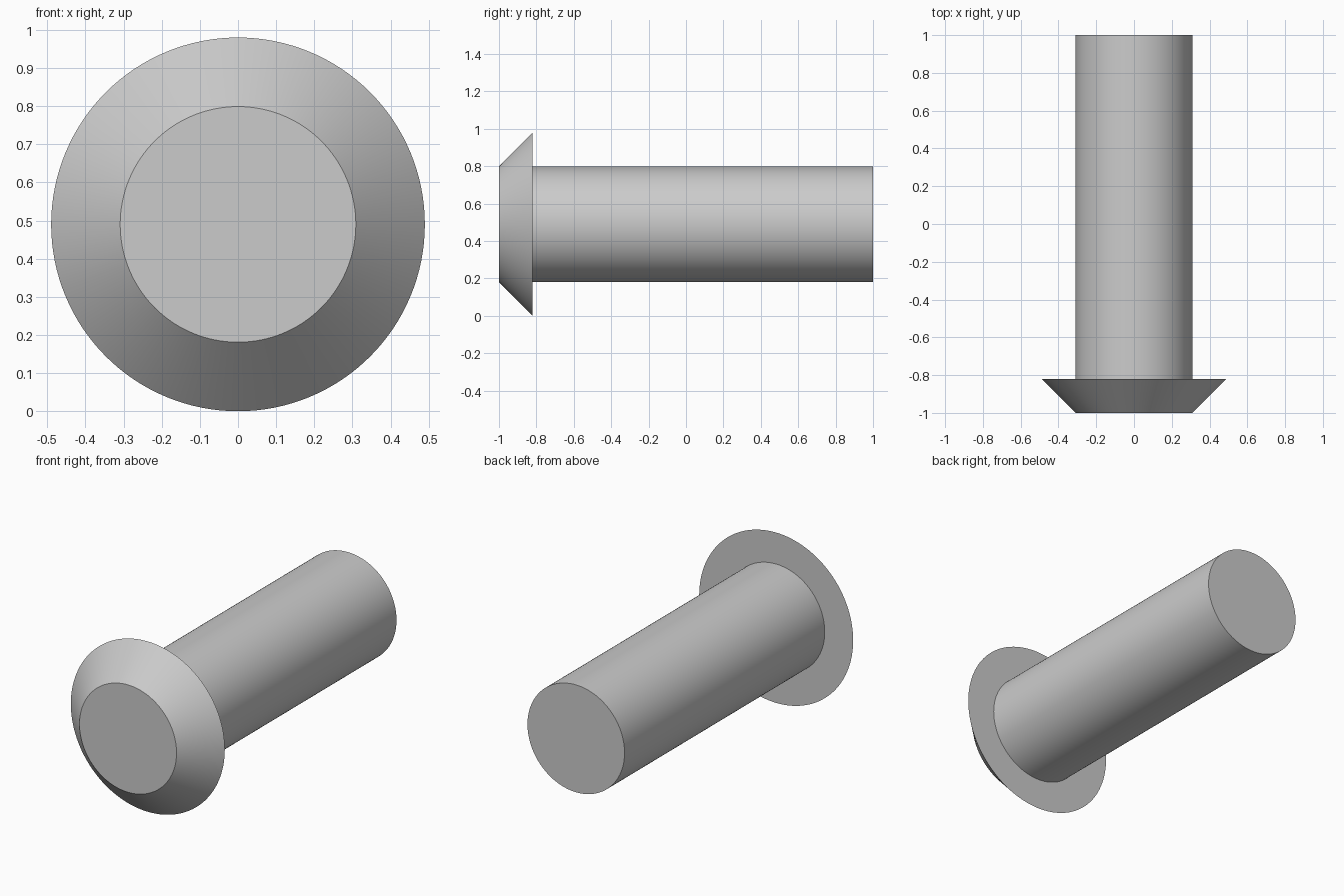
import bpy
import bmesh
import math
from mathutils import Matrix

cube = bpy.data.objects.get("Cube")
if cube:
    bpy.data.objects.remove(cube, do_unlink=True)

SIDES = 128
HEAD_RADIUS = 0.49
SHAFT_RADIUS = 0.309
AXIS_HEIGHT = HEAD_RADIUS

# Plain grey metal
metal = bpy.data.materials.new("grey metal")
metal.use_nodes = True
colour = (0.6, 0.6, 0.6, 1)
metal.diffuse_color = colour
metal.node_tree.nodes["Principled BSDF"].inputs["Base Color"].default_value = colour

# Rivet profile as (radius, y), from the front face to the shaft end
profile = [
    (SHAFT_RADIUS, -1),
    (HEAD_RADIUS, -0.82),
    (SHAFT_RADIUS, -0.82),
    (SHAFT_RADIUS, 1),
]

# Revolve the profile around the y axis and cap both ends
bm = bmesh.new()
rings = []
for radius, y in profile:
    angles = [2 * math.pi * i / SIDES for i in range(SIDES)]
    rings.append([bm.verts.new((radius * math.cos(a), y, radius * math.sin(a)))
                  for a in angles])
for front, back in zip(rings, rings[1:]):
    for i in range(SIDES):
        j = (i + 1) % SIDES
        bm.faces.new((front[i], front[j], back[j], back[i]))
bm.faces.new(rings[0])
bm.faces.new(rings[-1])
bmesh.ops.recalc_face_normals(bm, faces=bm.faces)
bm.transform(Matrix.Translation((0, 0, AXIS_HEIGHT)))

mesh = bpy.data.meshes.new("rivet")
bm.to_mesh(mesh)
bm.free()
mesh.materials.append(metal)
rivet = bpy.data.objects.new("rivet", mesh)
bpy.context.collection.objects.link(rivet)

# Smooth round sides with crisp rims
bpy.ops.object.select_all(action="DESELECT")
rivet.select_set(True)
bpy.context.view_layer.objects.active = rivet
bpy.ops.object.shade_smooth_by_angle(angle=math.radians(30))
